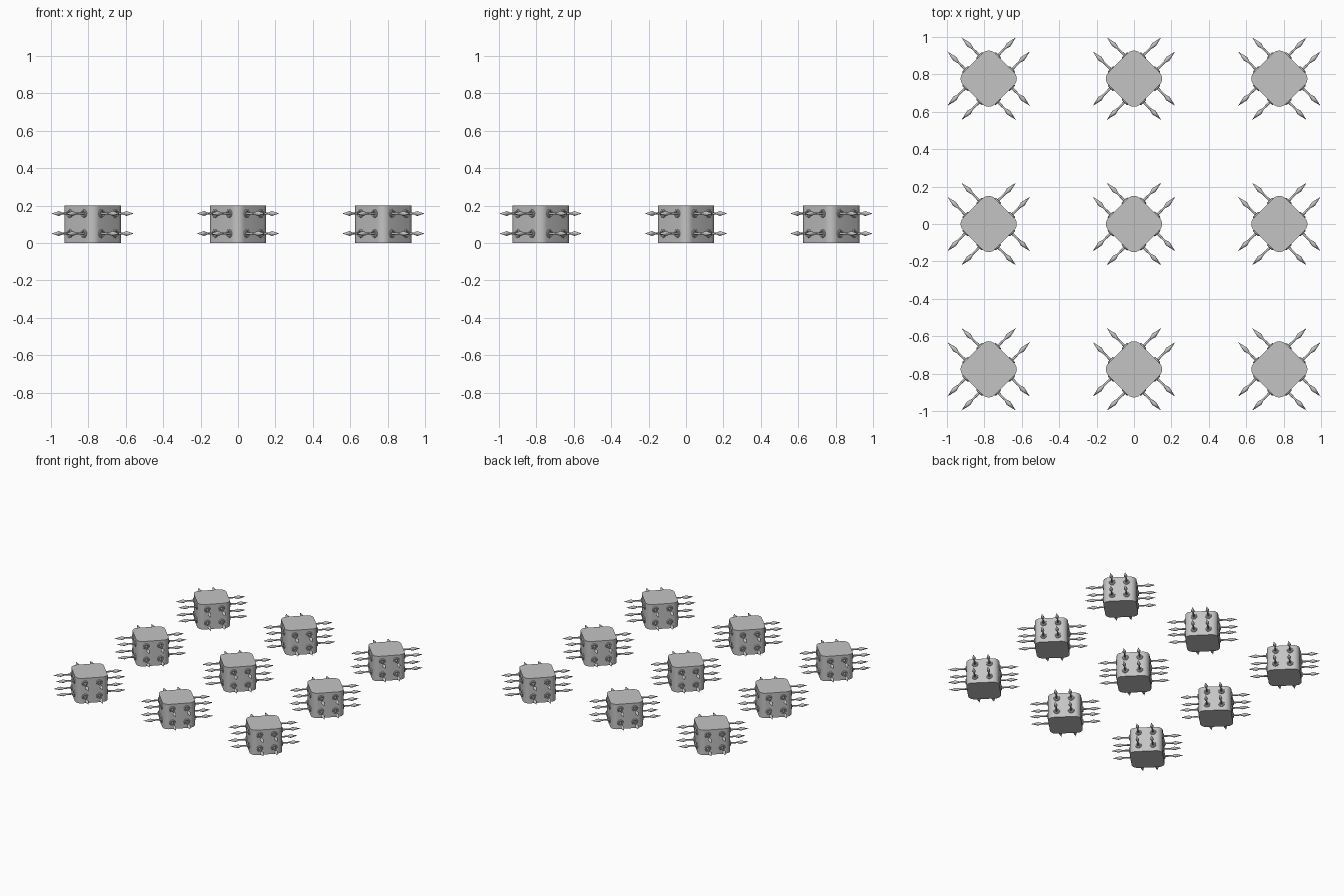
import bpy, bmesh, math
from mathutils import Matrix, Vector

cube = bpy.data.objects.get("Cube")
if cube:
    bpy.data.objects.remove(cube, do_unlink=True)

grey = bpy.data.materials.new("stone_grey")
grey.use_nodes = True
colour = (0.55, 0.55, 0.55, 1)
grey.diffuse_color = colour
grey.node_tree.nodes["Principled BSDF"].inputs["Base Color"].default_value = colour

HALF = 0.12        # centre of block to a flat side
HEIGHT = 0.2
CORNER = 0.047     # radius of the upright edges
SPACING = 0.777


def finish(bm, name):
    bmesh.ops.recalc_face_normals(bm, faces=bm.faces)
    mesh = bpy.data.meshes.new(name)
    bm.to_mesh(mesh)
    bm.free()
    mesh.materials.append(grey)
    obj = bpy.data.objects.new(name, mesh)
    bpy.context.collection.objects.link(obj)
    bpy.context.view_layer.objects.active = obj
    obj.select_set(True)
    bpy.ops.object.shade_smooth_by_angle(angle=math.radians(35))
    obj.select_set(False)
    return mesh


def lathe(bm, profile, matrix, sides=12):
    """Spin (radius, distance) points about the local z axis."""
    verts = [bm.verts.new((r, 0, z)) for r, z in profile]
    edges = [bm.edges.new(pair) for pair in zip(verts, verts[1:])]
    made = bmesh.ops.spin(bm, geom=verts + edges, cent=(0, 0, 0), axis=(0, 0, 1),
                          angle=math.tau, steps=sides, use_duplicate=False)
    part = set(verts)
    stack = list(verts)
    while stack:
        for e in stack.pop().link_edges:
            for v in e.verts:
                if v not in part:
                    part.add(v)
                    stack.append(v)
    part = list(part)
    bmesh.ops.remove_doubles(bm, verts=part, dist=0.00005)
    bmesh.ops.transform(bm, matrix=matrix, verts=[v for v in part if v.is_valid])


# Block with rounded upright edges
bm = bmesh.new()
bmesh.ops.create_cube(bm, size=1, matrix=Matrix.Translation((0, 0, HEIGHT / 2))
                      @ Matrix.Diagonal((2 * HALF, 2 * HALF, HEIGHT, 1)))
upright = [e for e in bm.edges if abs(e.verts[0].co.z - e.verts[1].co.z) > 0.1]
bmesh.ops.bevel(bm, geom=upright, offset=CORNER, segments=6, profile=0.5, affect='EDGES')
block_mesh = finish(bm, "block")

# Four spikes with round collars on each side
spike_profile = [(0, 0.138), (0.013, 0.083), (0.005, 0.056), (0.007, 0), (0, -0.005)]
collar_profile = [(0.016 + 0.007 * math.cos(a), 0.007 * math.sin(a))
                  for a in [math.tau * i / 8 for i in range(9)]]
spikes, collars = bmesh.new(), bmesh.new()
for side in range(4):
    turn = Matrix.Rotation(side * math.pi / 2, 4, 'Z')
    for y in (-0.053, 0.053):
        for z in (0.051, 0.158):
            place = turn @ Matrix.Translation((HALF, y, z)) @ Matrix.Rotation(math.pi / 2, 4, 'Y')
            lathe(spikes, spike_profile, place)
            lathe(collars, collar_profile, place, 16)
spike_mesh = finish(spikes, "spikes")
collar_mesh = finish(collars, "collars")

# Three by three grid, each block standing corner-forward
originals = {name: bpy.data.objects[name] for name in ("block", "spikes", "collars")}
for ix in (-1, 0, 1):
    for iy in (-1, 0, 1):
        for name, source in originals.items():
            obj = source
            if (ix, iy) != (0, 0):
                obj = source.copy()
                obj.name = f"{name}_{ix + 2}_{iy + 2}"
                bpy.context.collection.objects.link(obj)
            obj.location = (ix * SPACING, iy * SPACING, 0)
            obj.rotation_euler = (0, 0, math.pi / 4)
